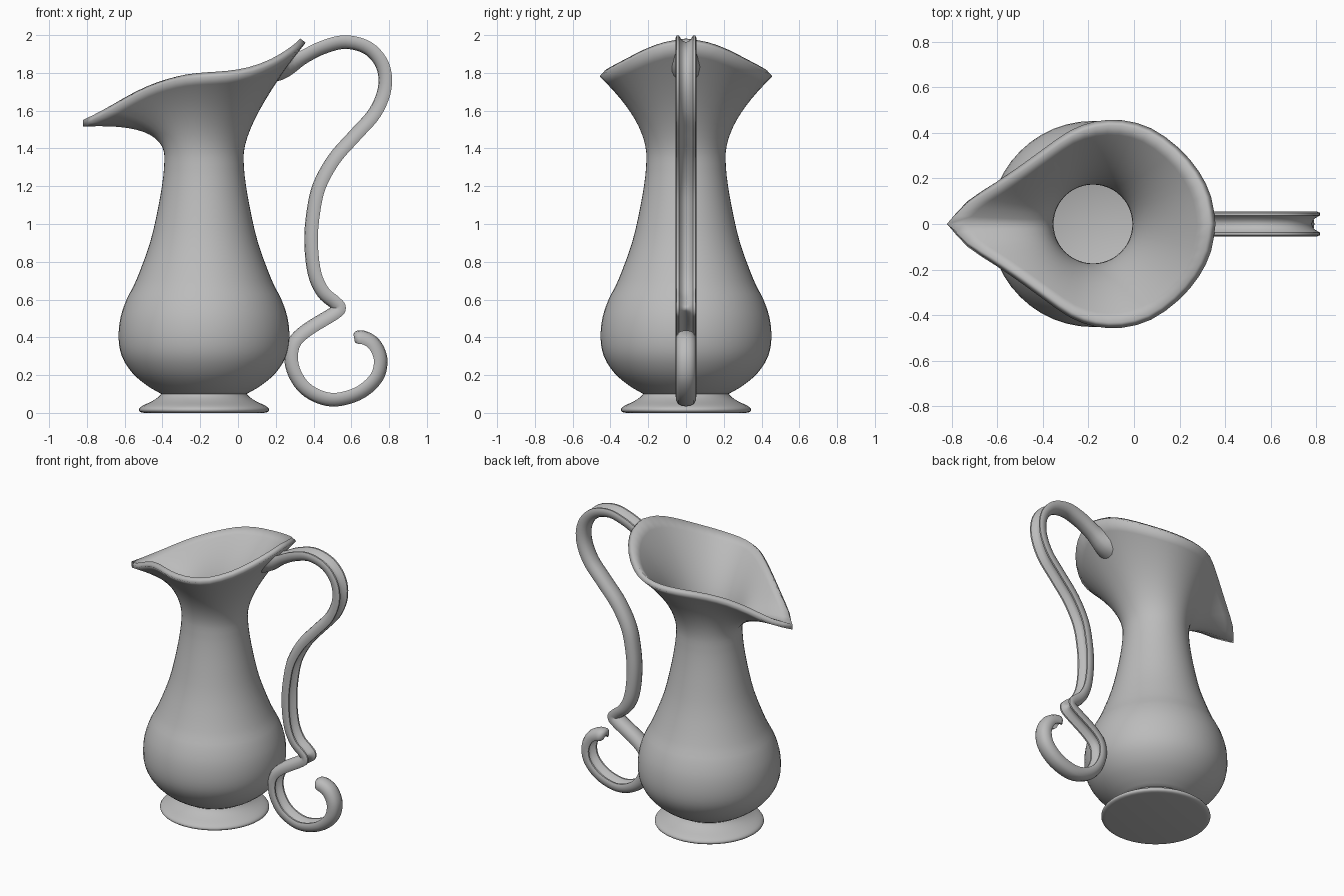
import bpy, bmesh
from math import sin, cos, pi, radians
from mathutils import Vector

if "Cube" in bpy.data.objects:
    bpy.data.objects.remove(bpy.data.objects["Cube"], do_unlink=True)

CX = -0.18    # axis of the jug
SEG = 48      # sides around the jug

grey = bpy.data.materials.new("plain grey")
grey.use_nodes = True
grey.diffuse_color = (0.5, 0.5, 0.5, 1)
grey.node_tree.nodes["Principled BSDF"].inputs["Base Color"].default_value = (0.5, 0.5, 0.5, 1)


def spline(points, steps):
    """Smooth curve through the points."""
    p = [Vector(q) for q in points]
    p = [2 * p[0] - p[1]] + p + [2 * p[-1] - p[-2]]
    out = []
    for a, b, c, d in zip(p, p[1:], p[2:], p[3:]):
        for k in range(steps):
            t = k / steps
            out.append(b + 0.5 * t * (c - a + t * (2 * a - 5 * b + 4 * c - d
                                                   + t * (3 * (b - c) + d - a))))
    return out + [p[-2]]


def loft(name, rings, cap_end=True):
    """Skin a list of rings, counter-clockwise about the direction of travel."""
    bm = bmesh.new()
    rows = [[bm.verts.new(v) for v in ring] for ring in rings]
    n = len(rows[0])
    for a, b in zip(rows, rows[1:]):
        for i in range(n):
            j = (i + 1) % n
            bm.faces.new((a[i], a[j], b[j], b[i]))
    bm.faces.new(rows[0][::-1])
    if cap_end:
        bm.faces.new(rows[-1])
    mesh = bpy.data.meshes.new(name)
    bm.to_mesh(mesh)
    bm.free()
    mesh.materials.append(grey)
    obj = bpy.data.objects.new(name, mesh)
    bpy.context.collection.objects.link(obj)
    return obj


def smooth(obj, angle=45):
    bpy.ops.object.select_all(action='DESELECT')
    obj.select_set(True)
    bpy.context.view_layer.objects.active = obj
    bpy.ops.object.shade_smooth_by_angle(angle=radians(angle))


def circle(r, z):
    return [Vector((CX + r * cos(2 * pi * i / SEG), r * sin(2 * pi * i / SEG), z))
            for i in range(SEG)]


# Body: round belly and neck
belly = [(0.225, 0.10), (0.302, 0.145), (0.378, 0.21), (0.433, 0.295), (0.452, 0.39),
         (0.443, 0.5), (0.41, 0.6), (0.36, 0.7), (0.286, 0.9), (0.24, 1.1),
         (0.216, 1.25), (0.209, 1.35)]
rings = [circle(r, z) for r, z in spline(belly, 3)]

# Flared mouth: neck ring blended into half a rim outline, mirrored
half_rim = [(0.358, 0, 1.96), (0.338, 0.12, 1.94), (0.285, 0.23, 1.9),
            (0.195, 0.335, 1.848), (0.075, 0.42, 1.805), (-0.05, 0.455, 1.785),
            (-0.17, 0.45, 1.778), (-0.28, 0.41, 1.768), (-0.39, 0.335, 1.742),
            (-0.5, 0.255, 1.7), (-0.61, 0.18, 1.64), (-0.73, 0.1, 1.565),
            (-0.82, 0, 1.515)]
half = spline(half_rim, 2)
rim = half + [Vector((v.x, -v.y, v.z)) for v in half[-2:0:-1]]
neck = rings[-1]
for k in range(1, 13):
    t = k / 12
    ring = []
    for n, r in zip(neck, rim):
        pull = Vector((n.x, n.y, 1.54))
        ring.append((1 - t) ** 2 * n + 2 * t * (1 - t) * pull + t * t * r)
    rings.append(ring)
body = loft("jug_body", rings, cap_end=False)
smooth(body)
wall = body.modifiers.new("wall", 'SOLIDIFY')
wall.thickness = 0.036
wall.offset = -1

# Foot
foot = [(0.315, 0), (0.336, 0.004), (0.345, 0.014), (0.339, 0.028), (0.315, 0.043),
        (0.275, 0.062), (0.24, 0.085), (0.224, 0.105)]
smooth(loft("foot", [circle(r, z) for r, z in spline(foot, 2)]), 60)

# Handle: grooved strap swept along an S with a curl, flared onto the wall
path = [(0.235, 1.82), (0.34, 1.88), (0.45, 1.935), (0.57, 1.963), (0.69, 1.93),
        (0.765, 1.84), (0.777, 1.72), (0.725, 1.59), (0.62, 1.47), (0.51, 1.345),
        (0.43, 1.2), (0.397, 1.05), (0.387, 0.9), (0.405, 0.74), (0.45, 0.64),
        (0.515, 0.582), (0.535, 0.555), (0.505, 0.525), (0.36, 0.435),
        (0.292, 0.36), (0.286, 0.25), (0.34, 0.145), (0.43, 0.085), (0.53, 0.071),
        (0.65, 0.11), (0.735, 0.19), (0.755, 0.285), (0.72, 0.365), (0.66, 0.4),
        (0.615, 0.395)]
half_section = [(0, 0), (0.022, 0.01), (0.038, 0.036), (0.049, 0.036), (0.055, 0.022),
                (0.053, 0), (0.042, -0.022), (0.024, -0.032), (0, -0.036)]
section = [(-y, h) for y, h in half_section] + half_section[-2:0:-1]
centre = spline(path, 5)
last = len(centre) - 1
wall_normal = Vector((0.82, -0.57))
rings = []
for i, c in enumerate(centre):
    d = (centre[min(i + 1, last)] - centre[max(i - 1, 0)]).normalized()
    flare = max(0, 1 - i / 6) ** 2
    d = d.lerp(wall_normal, flare).normalized()
    side = Vector((-d.y, d.x))
    tip = (1, 0.96, 0.85, 0.6)[max(0, i - last + 3)]
    wide, deep = tip * (1 + 0.6 * flare), tip * (1 + 1.4 * flare)
    rings.append([Vector((c.x + side.x * h * deep, y * wide, c.y + side.y * h * deep))
                  for y, h in section])
smooth(loft("handle", rings), 50)
